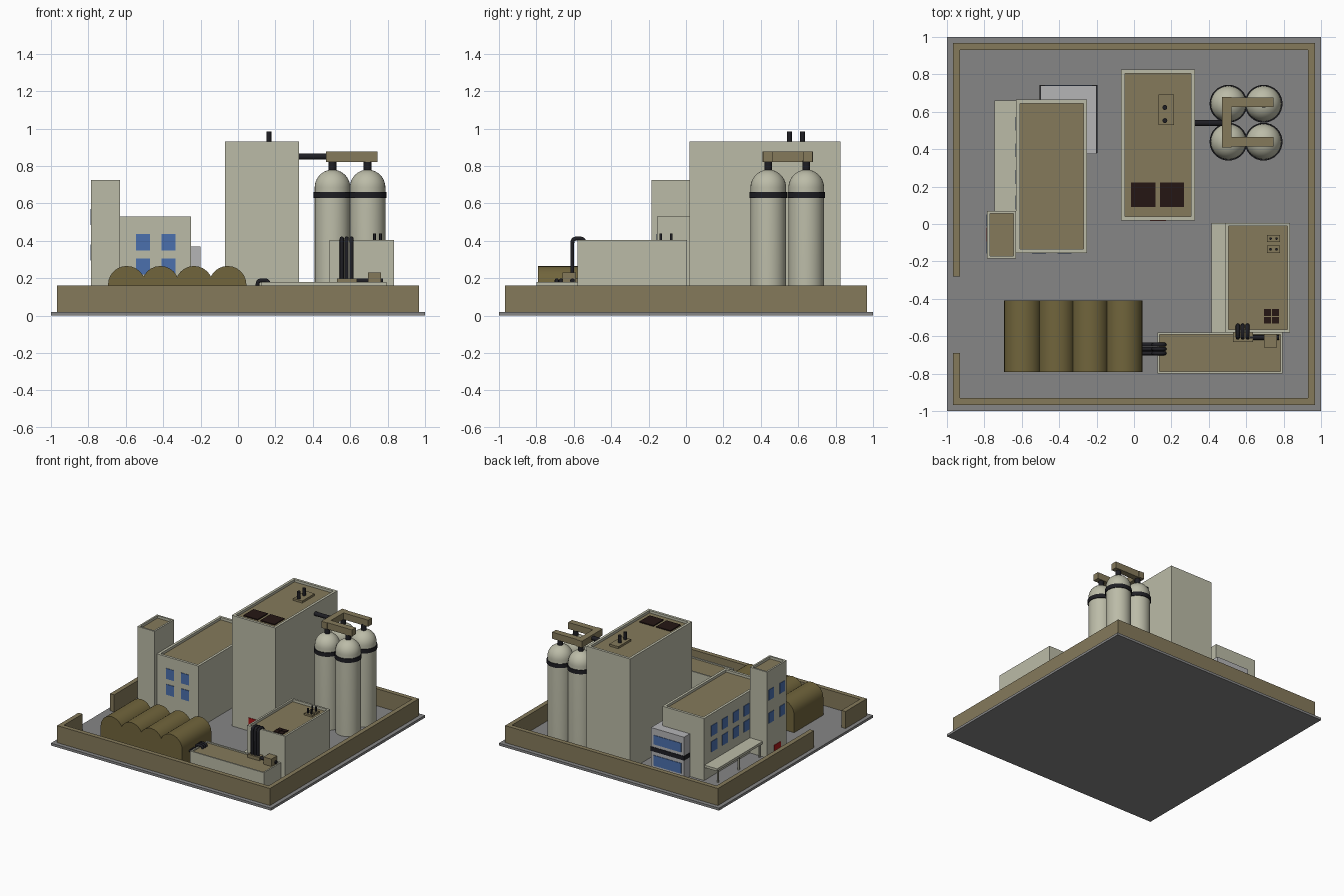
import bpy, bmesh
from math import sin, cos, pi, radians
from mathutils import Vector

if "Cube" in bpy.data.objects:
    bpy.data.objects.remove(bpy.data.objects["Cube"])

def material(name, r, g, b):
    m = bpy.data.materials.new(name)
    m.diffuse_color = (r, g, b, 1)
    m.use_nodes = True
    m.node_tree.nodes["Principled BSDF"].inputs["Base Color"].default_value = m.diffuse_color
    return m

CREAM = material("cream", .50, .50, .39)
TAN = material("tan", .235, .195, .105)
OLIVE = material("olive", .165, .13, .045)
GROUND = material("ground", .24, .24, .24)
GREY = material("grey", .46, .46, .47)
BLUE = material("blue", .07, .16, .42)
BLACK = material("black", .013, .013, .017)
BROWN = material("brown", .018, .008, .007)
RED = material("red", .40, .01, .01)

def finish(name, bm, *mats):
    bmesh.ops.recalc_face_normals(bm, faces=bm.faces[:])
    me = bpy.data.meshes.new(name)
    bm.to_mesh(me)
    bm.free()
    for m in mats:
        me.materials.append(m)
    ob = bpy.data.objects.new(name, me)
    bpy.context.collection.objects.link(ob)
    return ob

def smooth(ob, angle=35):
    bpy.ops.object.select_all(action='DESELECT')
    ob.select_set(True)
    bpy.context.view_layer.objects.active = ob
    bpy.ops.object.shade_smooth_by_angle(angle=radians(angle))

def cube_in(bm, x, y, z):
    made = bmesh.ops.create_cube(bm, size=1)['verts']
    for v in made:
        v.co = Vector([(a + b) / 2 + c * (b - a) for (a, b), c in zip((x, y, z), v.co)])

def box(name, x, y, z, mat):
    bm = bmesh.new()
    cube_in(bm, x, y, z)
    return finish(name, bm, mat)

def building(name, x, y, top, rim=.03, depth=.02):
    """Block with a parapet around a sunken tan roof."""
    bm = bmesh.new()
    cube_in(bm, x, y, (.02, top))
    bm.normal_update()
    roof = max(bm.faces, key=lambda f: f.calc_center_median().z)
    bmesh.ops.inset_region(bm, faces=[roof], thickness=rim)
    floor = bmesh.ops.extrude_face_region(bm, geom=[roof])['geom']
    bmesh.ops.delete(bm, geom=[roof], context='FACES_ONLY') if roof.is_valid else None
    for g in floor:
        if isinstance(g, bmesh.types.BMVert):
            g.co.z -= depth
        elif isinstance(g, bmesh.types.BMFace):
            g.material_index = 1
    return finish(name, bm, CREAM, TAN)

def pipe(name, pts, r, bend=.025):
    """Round pipe along a path with rounded corners."""
    pts = [Vector(p) for p in pts]
    path = [pts[0]]
    for a, b, c in zip(pts, pts[1:], pts[2:]):
        p, q = b + (a - b).normalized() * bend, b + (c - b).normalized() * bend
        for i in range(6):
            t = i / 5
            path.append(p * (1 - t) ** 2 + b * 2 * t * (1 - t) + q * t * t)
    path.append(pts[-1])
    cu = bpy.data.curves.new(name, 'CURVE')
    cu.dimensions = '3D'
    cu.bevel_depth, cu.bevel_resolution, cu.use_fill_caps = r, 3, True
    sp = cu.splines.new('POLY')
    sp.points.add(len(path) - 1)
    for s, p in zip(sp.points, path):
        s.co = (*p, 1)
    cu.materials.append(BLACK)
    ob = bpy.data.objects.new(name, cu)
    bpy.context.collection.objects.link(ob)
    bpy.ops.object.select_all(action='DESELECT')
    ob.select_set(True)
    bpy.context.view_layer.objects.active = ob
    bpy.ops.object.convert(target='MESH')
    smooth(bpy.context.object, 50)

def lathe(name, profile, cx, cy, mat, n=32):
    bm = bmesh.new()
    rings = [[bm.verts.new((cx + r * cos(2 * pi * i / n), cy + r * sin(2 * pi * i / n), z))
              for i in range(n)] for r, z in profile]
    for a, b in zip(rings, rings[1:]):
        for i in range(n):
            bm.faces.new((a[i], a[(i + 1) % n], b[(i + 1) % n], b[i]))
    bm.faces.new(rings[0])
    bm.faces.new(rings[-1])
    smooth(finish(name, bm, mat))

# Ground and perimeter wall with a gate on the left side
box("ground", (-1, 1), (-1, 1), (0, .02), GROUND)
W, V = .967, .93
box("wall_front", (-W, W), (-W, -V), (.02, .16), TAN)
box("wall_back", (-W, W), (V, W), (.02, .16), TAN)
box("wall_right", (V, W), (-V, V), (.02, .16), TAN)
box("wall_left_rear", (-W, -V), (-.28, V), (.02, .16), TAN)
box("wall_left_front", (-W, -V), (-V, -.69), (.02, .16), TAN)

# Main blocks
building("office", (-.63, -.25), (-.155, .665), .53)
building("stair_tower", (-.785, -.63), (-.185, .07), .725, .02)
building("main_hall", (-.07, .325), (.02, .825), .93)
building("side_block", (.49, .835), (-.58, .005), .405, .022)
building("pump_block", (.125, .795), (-.80, -.58), .18, .017, .01)

# Office and tower windows, doors
for z in (.262, .392):
    for x in (-.508, -.372):
        box("office_front_window", (x - .037, x + .037), (-.159, -.15), (z - .043, z + .043), BLUE)
    for y in (.536, .394, .252, .115):
        box("office_side_window", (-.634, -.62), (y - .037, y + .037), (z - .043, z + .043), BLUE)
for z in (.338, .528):
    for y in (.018, -.125):
        box("tower_window", (-.789, -.78), (y - .032, y + .032), (z - .043, z + .043), BLUE)
box("tower_door", (-.789, -.78), (-.105, -.02), (.02, .09), RED)
box("hall_door", (.085, .17), (.016, .03), (.02, .13), RED)

# Annex with window strips and a dark band
box("annex", (-.5, -.2), (.375, .74), (.02, .37), GREY)
box("annex_band", (-.504, -.196), (.38, .744), (.18, .215), BLACK)
for z0, z1 in ((.065, .15), (.24, .315)):
    box("annex_window", (-.475, -.225), (.735, .744), (z0, z1), BLUE)

# Canopies on posts
for x0, x1, y0, y1 in ((-.745, -.63, .06, .66), (.415, .49, -.58, .005)):
    box("canopy", (x0, x1), (y0, y1), (.125, .145), CREAM)
    for y in (y0 + .03, (y0 + y1) / 2, y1 - .03):
        box("canopy_post", (x0 + .008, x0 + .02), (y - .006, y + .006), (.02, .127), CREAM)

# Main hall roof: skylights and vent stacks
for x0, x1 in ((-.015, .115), (.14, .268)):
    box("hall_skylight", (x0, x1), (.09, .222), (.90, .918), BROWN)
box("hall_vent_base", (.13, .213), (.53, .692), (.90, .927), TAN)
for y in (.553, .623):
    lathe("hall_vent", [(.013, .92), (.013, .985)], .165, y, BLACK, 16)

# Side block roof: skylight panes and small vents
for x in (.695, .738):
    for y in (-.533, -.491):
        box("side_skylight", (x, x + .038), (y, y + .037), (.38, .393), BROWN)
for y in (-.135, -.078):
    box("side_vent_base", (.71, .78), (y - .019, y + .019), (.38, .40), TAN)
    for x in (.73, .762):
        lathe("side_vent", [(.007, .39), (.007, .438)], x, y, BLACK, 12)

# Silos with domes, bands and necks
dome = [(.095 * cos(i * pi / 20), .685 + .095 * sin(i * pi / 20)) for i in range(10)]
for x in (.505, .693):
    for y in (.44, .643):
        lathe("silo", [(.095, .02)] + dome + [(.004, .78)], x, y, CREAM)
        lathe("silo_band", [(.094, .628), (.101, .628), (.101, .661), (.094, .661)], x, y, BLACK)
        lathe("silo_neck", [(.021, .765), (.021, .83)], x, y, BLACK, 16)

# Overhead duct frame and its link to the hall
box("duct_spine", (.47, .521), (.41, .68), (.822, .876), TAN)
for y in (.44, .65):
    box("duct_arm", (.52, .745), (y - .025, y + .025), (.822, .876), TAN)
pipe("duct_link", [(.31, .54, .85), (.48, .54, .85)], .017)

# Row of four barrel-roofed sheds
for i in range(4):
    cx = -.595 + i * .18
    prof = [(cx + .1, .02)] + [(cx + .1 * cos(k * pi / 12), .165 + .1 * sin(k * pi / 12))
                               for k in range(13)] + [(cx - .1, .02)]
    bm = bmesh.new()
    f = bm.faces.new([bm.verts.new((x, -.79, z)) for x, z in prof])
    ext = bmesh.ops.extrude_face_region(bm, geom=[f])['geom']
    bmesh.ops.translate(bm, vec=(0, .38, 0), verts=[g for g in ext if isinstance(g, bmesh.types.BMVert)])
    smooth(finish("barrel_shed", bm, OLIVE))

# Pipework on the pump block
for y in (-.645, -.668, -.691):
    pipe("shed_pipe", [(.03, y, .12), (.105, y, .12), (.105, y, .188), (.163, y, .188), (.163, y, .15)], .011, .02)
for x in (.555, .581, .607):
    pipe("riser_pipe", [(x, -.608, .18), (x, -.608, .412), (x, -.543, .412), (x, -.543, .38)], .011)
box("riser_base", (.528, .635), (-.63, -.575), (.165, .197), TAN)
box("pump_box", (.695, .765), (-.66, -.588), (.165, .23), TAN)
pipe("pump_pipe", [(.62, -.607, .186), (.775, -.607, .186)], .013)
